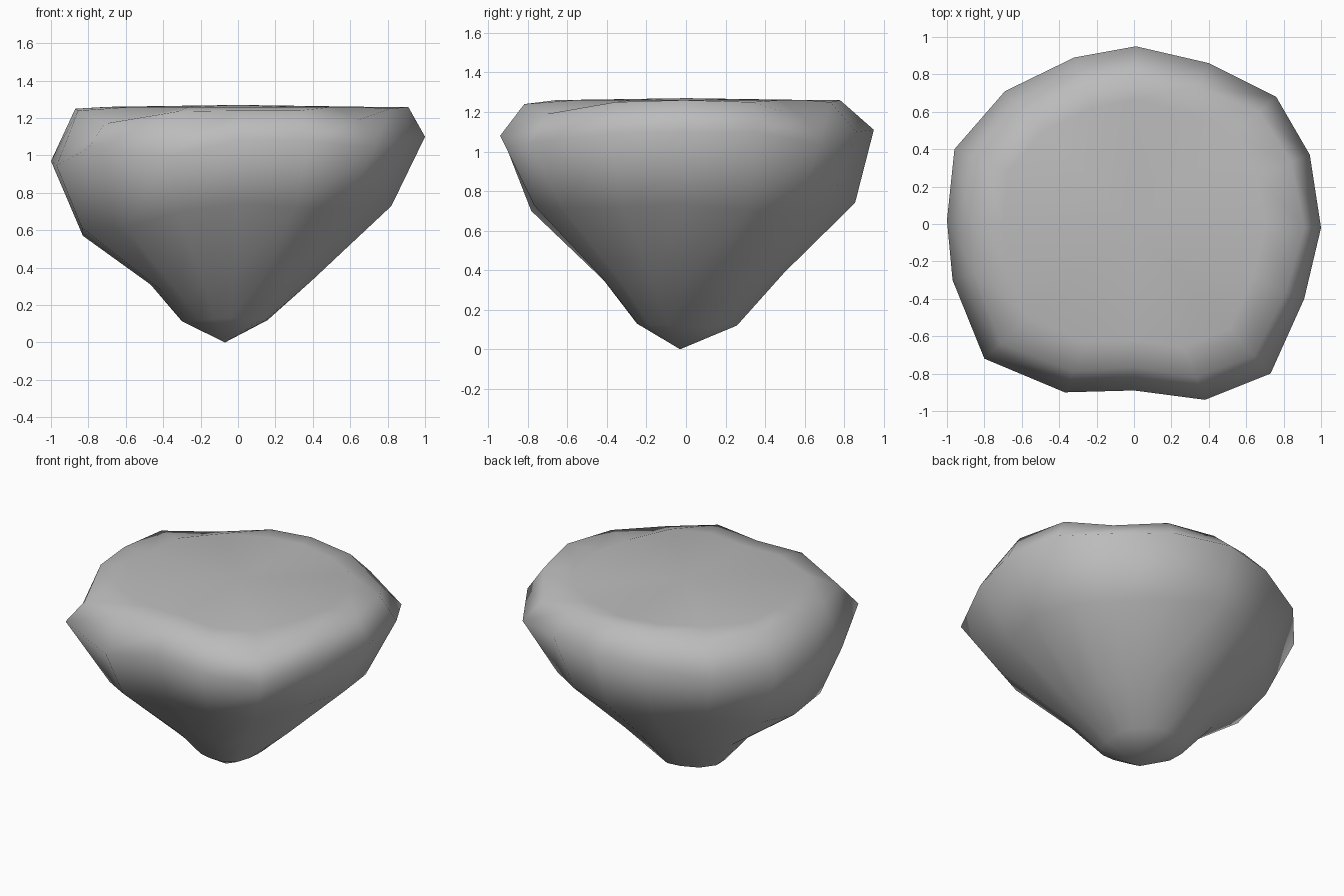
import bpy, bmesh

if "Cube" in bpy.data.objects:
    bpy.data.objects.remove(bpy.data.objects["Cube"])

# Widest outline of the rock seen from above, anticlockwise from the right
outline = [(1, -.02), (.94, .37), (.76, .68), (.4, .86), (.01, .95), (-.32, .89),
           (-.69, .71), (-.96, .4), (-1, .02), (-.97, -.3), (-.8, -.72), (-.37, -.9),
           (0, -.89), (.38, -.94), (.73, -.8), (.91, -.4)]

# Rings from foot to rim: share of the outline and height in eight directions
# (right, back right, back, back left, left, front left, front, front right),
# then extra height at the four diagonal corners
flat = [0] * 4
rings = [
    ([.20, .22, .28, .29, .25, .20, .27, .22], [.12, .12, .12, .12, .11, .12, .13, .12], flat),
    ([.42, .44, .53, .50, .44, .33, .48, .41], [.33, .34, .39, .36, .31, .24, .37, .35], flat),
    ([.82, .79, .90, .82, .82, .89, .85, .78], [.73, .68, .74, .68, .57, .66, .74, .71],
     [0, 0, -.05, 0]),
    ([1] * 8, [1.10, 1.09, 1.11, 1.06, .97, .92, 1.08, 1.08], [-.05, -.03, .12, -.04]),
    ([.91, .88, .82, .84, .87, .89, .86, .88], [1.26, 1.24, 1.26, 1.25, 1.25, 1.23, 1.24, 1.24],
     [-.07, -.04, -.06, -.05]),
    ([.7] * 8, [1.26] * 8, flat),
]


def at(values, i):
    """Value at outline point i, halfway points averaged."""
    return (values[i // 2 % 8] + values[(i + 1) // 2 % 8]) / 2


bm = bmesh.new()
foot = bm.verts.new((-.07, -.03, 0))
loops = []
for k, (share, height, corner) in enumerate(rings):
    loop = []
    for i, (x, y) in enumerate(outline):
        s, z = at(share, i), at(height, i)
        if i % 4 == 2:
            z += corner[i // 4]
        if (k, i) == (2, 10):              # dent in the front left flank
            s *= .83
        lean = max(0, 1 - z / .7)          # lower rings drift towards the foot
        loop.append(bm.verts.new((x * s - .05 * lean, y * s - .01 * lean, z)))
    loops.append(loop)
crown = bm.verts.new((0, 0, 1.27))

# Skin the rings and close both ends
n = len(outline)
for i in range(n):
    j = (i + 1) % n
    bm.faces.new((foot, loops[0][j], loops[0][i]))
    bm.faces.new((crown, loops[-1][i], loops[-1][j]))
    for a, b in zip(loops, loops[1:]):
        bm.faces.new((a[i], a[j], b[j], b[i]))
bmesh.ops.recalc_face_normals(bm, faces=bm.faces)
for f in bm.faces:
    f.smooth = True

mesh = bpy.data.meshes.new("rock")
bm.to_mesh(mesh)
bm.free()
rock = bpy.data.objects.new("rock", mesh)
bpy.context.collection.objects.link(rock)

# Slightly darker stone grey
stone = bpy.data.materials.new("stone")
stone.diffuse_color = (.5, .5, .5, 1)
stone.use_nodes = True
stone.node_tree.nodes["Principled BSDF"].inputs["Base Color"].default_value = stone.diffuse_color
mesh.materials.append(stone)
